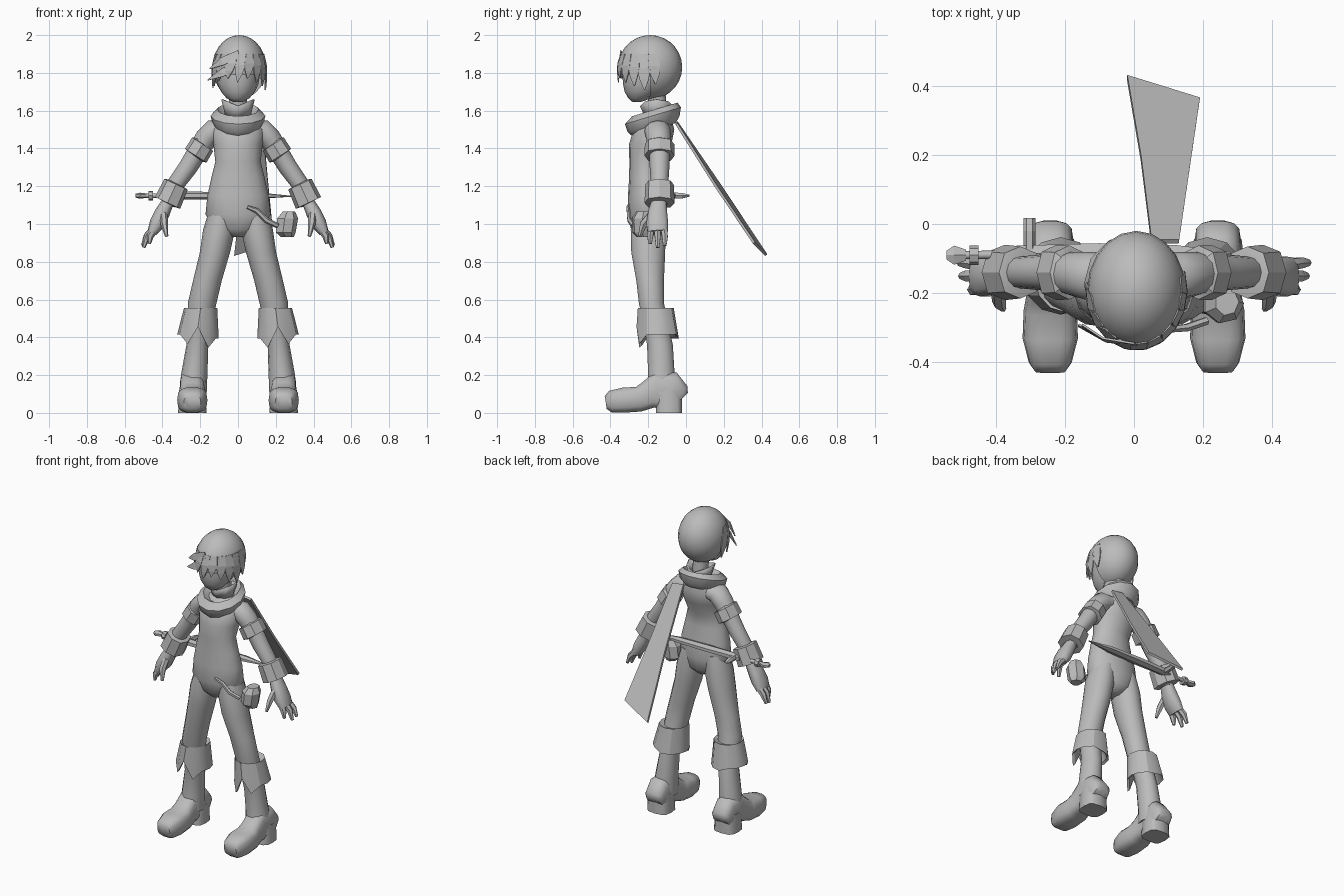
import bpy, bmesh, math
from mathutils import Vector

grey = bpy.data.materials.new("plain grey")
grey.diffuse_color = (0.5, 0.5, 0.5, 1)


def finish(name, bm, smooth=50, thick=0):
    bmesh.ops.recalc_face_normals(bm, faces=bm.faces)
    me = bpy.data.meshes.new(name)
    bm.to_mesh(me)
    bm.free()
    me.materials.append(grey)
    ob = bpy.data.objects.new(name, me)
    bpy.context.collection.objects.link(ob)
    if thick:
        mod = ob.modifiers.new("thickness", 'SOLIDIFY')
        mod.thickness, mod.offset = thick, 0
    bpy.ops.object.select_all(action='DESELECT')
    ob.select_set(True)
    bpy.context.view_layer.objects.active = ob
    if smooth:
        bpy.ops.object.shade_smooth_by_angle(angle=math.radians(smooth))
    return ob


def loft(name, pts, n=12, power=1.0, ref=(0, 1, 0), flat=False, caps=True,
         warp=None, smooth=50, thick=0):
    """Skin rings (x, y, z, radius across, radius along ref) along a path."""
    bm = bmesh.new()
    ref, rings = Vector(ref), []
    for i, (x, y, z, a, b) in enumerate(pts):
        p0, p1 = pts[max(i - 1, 0)], pts[min(i + 1, len(pts) - 1)]
        t = Vector((0, 0, 1)) if flat else (Vector(p1[:3]) - Vector(p0[:3])).normalized()
        v = (ref - t * ref.dot(t)).normalized()
        u = v.cross(t)
        ring = []
        for k in range(n):
            w = 2 * math.pi * k / n
            c, s = math.cos(w), math.sin(w)
            c, s = (math.copysign(abs(q) ** power if abs(q) > 1e-6 else 0, q) for q in (c, s))
            co = Vector((x, y, z)) + u * a * c + v * b * s
            ring.append(bm.verts.new(warp(co, i, w) if warp else co))
        rings.append(ring)
    for r0, r1 in zip(rings, rings[1:]):
        for k in range(n):
            bm.faces.new((r0[k], r0[(k + 1) % n], r1[(k + 1) % n], r1[k]))
    if caps:
        bm.faces.new(rings[0])
        bm.faces.new(rings[-1])
    return finish(name, bm, smooth, thick)


def plate(name, rows, thick=0.008):
    """Strip of left/right point pairs."""
    bm = bmesh.new()
    vs = [[bm.verts.new(p) for p in r] for r in rows]
    for a, b in zip(vs, vs[1:]):
        bm.faces.new((a[0], a[1], b[1], b[0]))
    return finish(name, bm, 0, thick)


# Torso and neck
loft("torso", [(0, -.2, .93, .04, .05), (0, -.2, .97, .12, .09), (0, -.205, 1.05, .172, .105),
               (0, -.207, 1.15, .162, .1), (0, -.213, 1.25, .14, .088), (0, -.212, 1.33, .12, .088),
               (0, -.19, 1.42, .13, .112), (0, -.17, 1.5, .145, .108), (0, -.15, 1.57, .09, .07)],
     n=16, flat=True)
loft("neck", [(0, -.145, 1.52, .05, .05), (0, -.145, 1.6, .045, .045), (0, -.16, 1.71, .05, .05)])

# Head
loft("face", [(0, -.262, 1.645, .022, .02), (0, -.245, 1.665, .06, .06), (0, -.225, 1.7, .09, .1),
              (0, -.205, 1.74, .108, .128), (0, -.19, 1.8, .118, .148), (0, -.185, 1.88, .115, .14),
              (0, -.185, 1.95, .06, .07)], n=16, flat=True)
bm = bmesh.new()
bmesh.ops.create_uvsphere(bm, u_segments=20, v_segments=14, radius=1)
for v in bm.verts:
    v.co = Vector((.007 + v.co.x * .142, -.19 + v.co.y * .17, 1.83 + v.co.z * .17))
cut = [f for f in bm.faces if f.calc_center_median().y < -.2 and f.calc_center_median().z < 1.8]
bmesh.ops.delete(bm, geom=cut, context='FACES')
finish("hair_cap", bm, 60)


# Hair strands hanging over the brow: root angle, tip angle, tip height, width
def on_head(deg, z, grow):
    f = math.sqrt(1 - ((max(z, 1.815) - 1.83) / .17) ** 2)
    a = math.radians(deg)
    return Vector((.007 + .142 * grow * f * math.sin(a), -.19 - .17 * grow * f * math.cos(a), z))


for root, tip, low, w in [(-75, -95, 1.72, 24), (-55, -72, 1.73, 22), (-35, -50, 1.76, 24),
                          (-14, -26, 1.77, 24), (6, -4, 1.75, 22), (24, 18, 1.77, 22),
                          (42, 40, 1.75, 22), (60, 60, 1.73, 22), (78, 80, 1.71, 24), (95, 100, 1.74, 22)]:
    rows = []
    for t, k, g in ((0, .7, 1.0), (.4, 1, 1.02), (.7, .7, 1.02), (1, .06, .99)):
        a, z = root + (tip - root) * t, 1.9 + (low - 1.9) * t
        rows.append((on_head(a - w * k / 2, z, g), on_head(a + w * k / 2, z, g)))
    plate("hair_strand", rows, .006)
for tx, tz in ((-.16, 1.76), (-.15, 1.82)):
    plate("hair_wisp", [((0, -.345, tz + .1), (.01, -.35, tz + .06)),
                        ((-.09, -.33, tz + .06), (-.08, -.34, tz + .02)),
                        ((tx, -.29, tz + .004), (tx, -.295, tz))], .006)


# Shirt collar and draped scarf, both tipped down at the front
def tip_forward(co, i, w):
    co.z += .3 * (co.y + .17)
    return co


def collar_peaks(co, i, w):
    co.z += .035 * abs(math.cos(w)) if i else 0
    return co


loft("shirt_collar", [(0, -.15, 1.56, .06, .06), (0, -.155, 1.625, .085, .085)], n=8,
     flat=True, caps=False, warp=collar_peaks, thick=.008, smooth=30)
loft("scarf", [(0, -.16, 1.56, .07, .07), (0, -.165, 1.605, .11, .12), (0, -.175, 1.575, .145, .148),
               (0, -.172, 1.53, .135, .138), (0, -.17, 1.5, .1, .115), (0, -.165, 1.51, .07, .08)],
     n=12, flat=True, warp=tip_forward, smooth=40)
plate("scarf_tail", [((.05, -.05, 1.54), (.13, -.05, 1.53)),
                     ((.02, .19, 1.19), (.16, .155, 1.205)),
                     ((-.02, .425, .835), (.19, .36, .90))], .014)


# Limbs, built for both sides
def side(s, pts):
    return [(s * p[0],) + tuple(p[1:]) for p in pts]


for s in (-1, 1):
    loft("leg", side(s, [(.08, -.2, 1.08, .07, .085), (.1, -.2, .97, .085, .095), (.122, -.2, .85, .08, .092),
                         (.162, -.19, .7, .076, .075), (.19, -.183, .58, .076, .068),
                         (.205, -.155, .45, .06, .068), (.215, -.138, .36, .058, .07),
                         (.232, -.13, .2, .07, .072), (.238, -.13, .1, .072, .085)]), n=14, flat=True)

    # Folded boot cuff with a notch between two front points
    def notch(co, i, w, s=s):
        if i >= 2:
            k = round(w / (2 * math.pi) * 12)
            drop = {9: .06, 8: -.05, 10: -.05}.get(k, 0)
            co.z += drop + .02 * (s * co.x > .22) - .01
        return co
    loft("boot_cuff", side(s, [(.195, -.165, .54, .07, .065), (.198, -.16, .555, .088, .095),
                               (.212, -.15, .405, .11, .112), (.212, -.15, .415, .095, .098),
                               (.2, -.16, .5, .06, .06)]),
         n=12, flat=True, warp=notch, smooth=30)

    # Foot as sections running from toe to heel
    foot = [(-.425, .045, .02, .09), (-.4, .062, 0, .118), (-.33, .08, 0, .135), (-.25, .077, .005, .14),
            (-.2, .068, .02, .17), (-.15, .066, .02, .22), (-.08, .068, .012, .22),
            (-.04, .066, .01, .16), (-.025, .05, .02, .12)]
    loft("foot", [(s * .242, y, (lo + hi) / 2, w, (hi - lo) / 2) for y, w, lo, hi in foot],
         n=14, power=.65, ref=(0, 0, 1))
    loft("heel", side(s, [(.242, -.09, 0, .075, .07), (.242, -.09, .12, .07, .07)]), n=12, power=.6)

    loft("arm", side(s, [(.07, -.155, 1.5, .05, .07), (.13, -.15, 1.492, .062, .07), (.17, -.145, 1.45, .06, .065),
                         (.21, -.14, 1.39, .053, .056), (.265, -.14, 1.3, .05, .052),
                         (.33, -.14, 1.21, .046, .046), (.37, -.142, 1.1, .036, .042)]))
    loft("sleeve_cuff", side(s, [(.184, -.14, 1.425, .052, .06), (.187, -.14, 1.422, .066, .078),
                                 (.224, -.14, 1.362, .068, .08), (.227, -.14, 1.358, .05, .055)]),
         n=8, power=.85, smooth=30)
    loft("wrist_cuff", side(s, [(.326, -.14, 1.214, .05, .05), (.328, -.14, 1.21, .068, .075),
                                (.373, -.14, 1.112, .074, .08), (.374, -.14, 1.11, .05, .05)]),
         n=8, power=.85, smooth=30)

    # Hand
    loft("palm", side(s, [(.37, -.142, 1.12, .032, .04), (.4, -.15, 1.06, .04, .052),
                          (.43, -.152, 1.0, .04, .06), (.455, -.15, .955, .026, .055)]), n=10, power=.8)
    for y, x, z in ((-.19, .47, .895), (-.15, .5, .875), (-.112, .505, .885)):
        loft("finger", side(s, [(.435, -.15 + (y + .15) * .8, .985, .022, .019),
                                ((.44 + x) / 2 + .01, y, .935, .019, .018), (x, y, z, .009, .01)]), n=6)
    loft("thumb", side(s, [(.395, -.175, 1.06, .022, .022), (.39, -.225, 1.0, .02, .022),
                           (.378, -.245, .935, .009, .01)]), n=6)

# Sheathed sword slung across the lower back
loft("sheath", [(-.34, -.085, 1.15, .022, .026), (-.1, -.085, 1.15, .02, .034),
                (.12, -.085, 1.15, .016, .028), (.28, -.085, 1.147, .003, .004)], n=6, smooth=0)
loft("sword_grip", [(-.5, -.09, 1.15, .012, .012), (-.33, -.088, 1.15, .012, .012)], n=8)
loft("pommel", [(-.542, -.09, 1.15, .01, .014), (-.52, -.09, 1.15, .016, .032),
                (-.485, -.09, 1.15, .012, .018)], n=6, smooth=0)
loft("grip_ring", [(-.475, -.09, 1.15, .026, .028), (-.45, -.09, 1.15, .026, .028)], n=8, smooth=30)
loft("sword_guard", [(-.302, -.1, 1.15, .017, .02), (-.302, -.02, 1.15, .017, .017),
                     (-.302, .018, 1.15, .017, .006)], n=6, ref=(0, 0, 1), smooth=0)

# Hip pouch on its strap
loft("pouch", [(.26, -.225, .93, .035, .035), (.25, -.23, .955, .055, .055),
               (.26, -.23, 1.03, .058, .058), (.268, -.225, 1.065, .035, .04)], n=7, flat=True, smooth=0)
loft("pouch_strap", [(.05, -.308, 1.09, .01, .008), (.1, -.305, 1.07, .014, .01),
                     (.15, -.3, 1.02, .015, .012), (.21, -.28, .99, .014, .012)], n=6)
